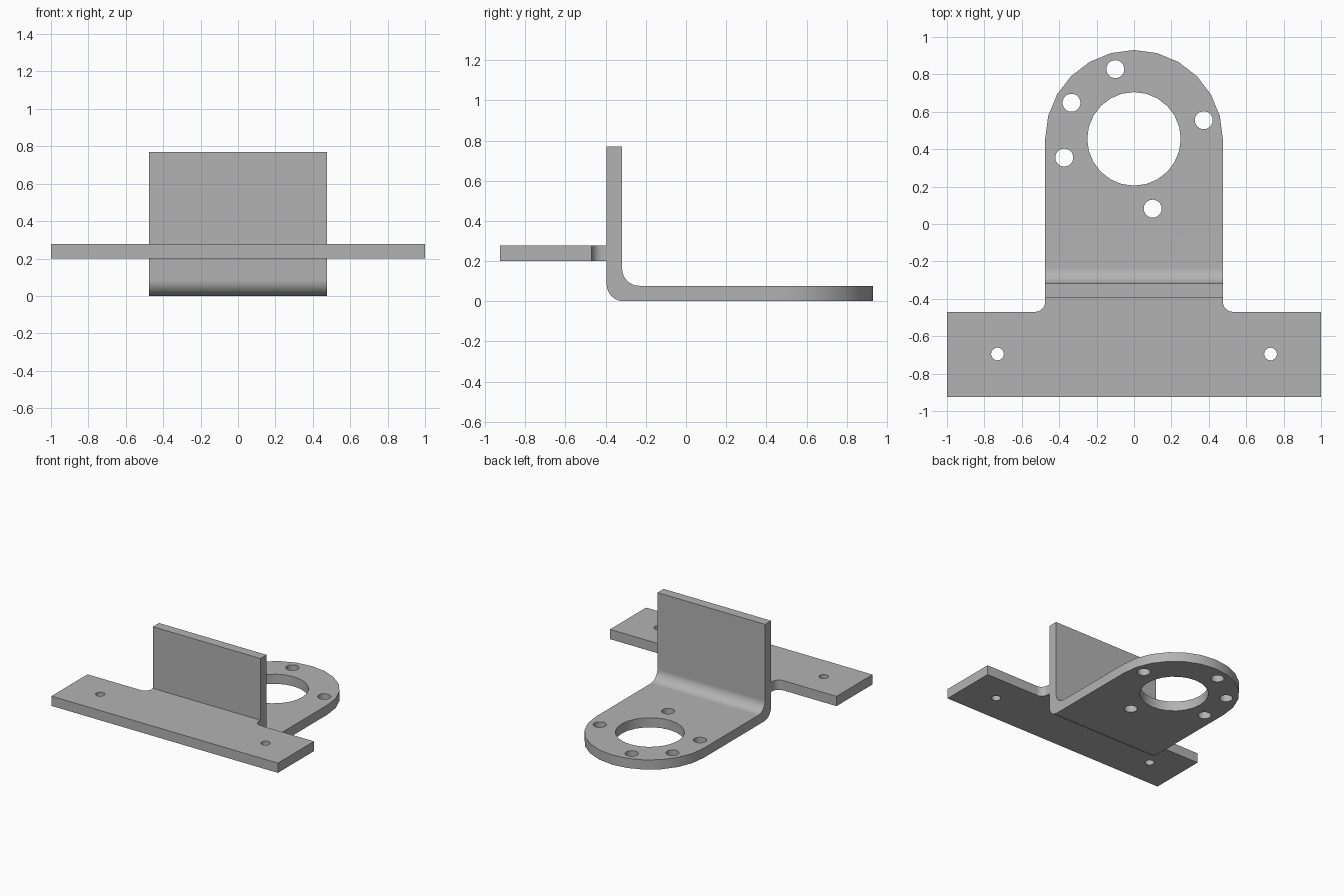
import bpy, bmesh
from math import cos, sin, pi, radians
from mathutils import Vector

if "Cube" in bpy.data.objects:
    bpy.data.objects.remove(bpy.data.objects["Cube"], do_unlink=True)

HALF = 0.475          # half width of the bent plate
T = 0.077             # sheet thickness
FACE = -0.395         # front face of the upright wall
BEND = 0.085          # bend radius
EYE = 0.455           # y of the large bore

grey = bpy.data.materials.new("plain_grey")
grey.use_nodes = True
grey.diffuse_color = (0.45, 0.45, 0.45, 1)
grey.node_tree.nodes["Principled BSDF"].inputs["Base Color"].default_value = grey.diffuse_color


def arc(cx, cy, r, start, end, steps):
    """Points along an arc, angles in degrees."""
    angles = [radians(start + (end - start) * i / steps) for i in range(steps + 1)]
    return [(cx + r * cos(a), cy + r * sin(a)) for a in angles]


def prism(name, points, direction):
    """Extrude a closed outline of 3D points along a direction."""
    bm = bmesh.new()
    face = bm.faces.new([bm.verts.new(p) for p in points])
    new = bmesh.ops.extrude_face_region(bm, geom=[face])["geom"]
    bmesh.ops.translate(bm, vec=Vector(direction),
                        verts=[v for v in new if isinstance(v, bmesh.types.BMVert)])
    bmesh.ops.recalc_face_normals(bm, faces=bm.faces)
    mesh = bpy.data.meshes.new(name)
    bm.to_mesh(mesh)
    bm.free()
    mesh.materials.append(grey)
    obj = bpy.data.objects.new(name, mesh)
    bpy.context.collection.objects.link(obj)
    return obj


def flat_prism(name, outline, z0, z1):
    return prism(name, [(x, y, z0) for x, y in outline], (0, 0, z1 - z0))


def hole(x, y, r):
    return flat_prism("hole_cutter", arc(x, y, r, 0, 345, 23), -0.2, 1)


def carve(obj, cutters, operation="DIFFERENCE"):
    """Cut the object, bake the result and drop the cutters."""
    for cutter in cutters:
        mod = obj.modifiers.new("cut", "BOOLEAN")
        mod.operation, mod.solver, mod.object = operation, "EXACT", cutter
    bpy.context.view_layer.update()
    evaluated = obj.evaluated_get(bpy.context.evaluated_depsgraph_get())
    mesh = bpy.data.meshes.new_from_object(evaluated)
    obj.modifiers.clear()
    obj.data = mesh
    for cutter in cutters:
        bpy.data.objects.remove(cutter, do_unlink=True)


def finish(obj):
    """Smooth the curves, keep the edges sharp and the flats flat."""
    bpy.ops.object.select_all(action="DESELECT")
    obj.select_set(True)
    bpy.context.view_layer.objects.active = obj
    bpy.ops.object.shade_smooth_by_angle(angle=radians(30))
    mod = obj.modifiers.new("flat_normals", "WEIGHTED_NORMAL")
    mod.keep_sharp = True


# Bent plate: L-shaped side profile in (y, z), swept across the width
inner = FACE + T
profile = [(1.0, 0), (1.0, T)]
profile += arc(inner + BEND, T + BEND, BEND, 270, 180, 8)
profile += [(inner, 0.77), (FACE, 0.77)]
profile += arc(FACE + BEND, BEND, BEND, 180, 270, 8)
plate = prism("bent_plate", [(-HALF, y, z) for y, z in profile], (2 * HALF, 0, 0))

# Rounded end of the plate
outline = [(-0.6, -0.6), (0.6, -0.6), (0.6, 0.1), (HALF, 0.1)]
outline += arc(0, EYE, HALF, 0, 180, 12) + [(-HALF, 0.1), (-0.6, 0.1)]
carve(plate, [flat_prism("end_cutter", outline, -0.2, 1)], "INTERSECT")

# Large bore and the ring of bolt holes
ring = [hole(0.386 * cos(radians(a)), EYE + 0.386 * sin(radians(a)), 0.048)
        for a in (15, 105, 150, 195, 285)]
carve(plate, [hole(0, EYE, 0.25)] + ring)
finish(plate)

# Mounting flange: wide bar with a filleted neck meeting the wall
right = [(1, -0.925), (1, -0.47)] + arc(HALF + 0.055, -0.415, 0.055, 270, 180, 6) + [(HALF, FACE)]
flange = flat_prism("mounting_flange", right + [(-x, y) for x, y in reversed(right)], 0.2, 0.278)
carve(flange, [hole(side * 0.73, -0.695, 0.034) for side in (-1, 1)])
finish(flange)
